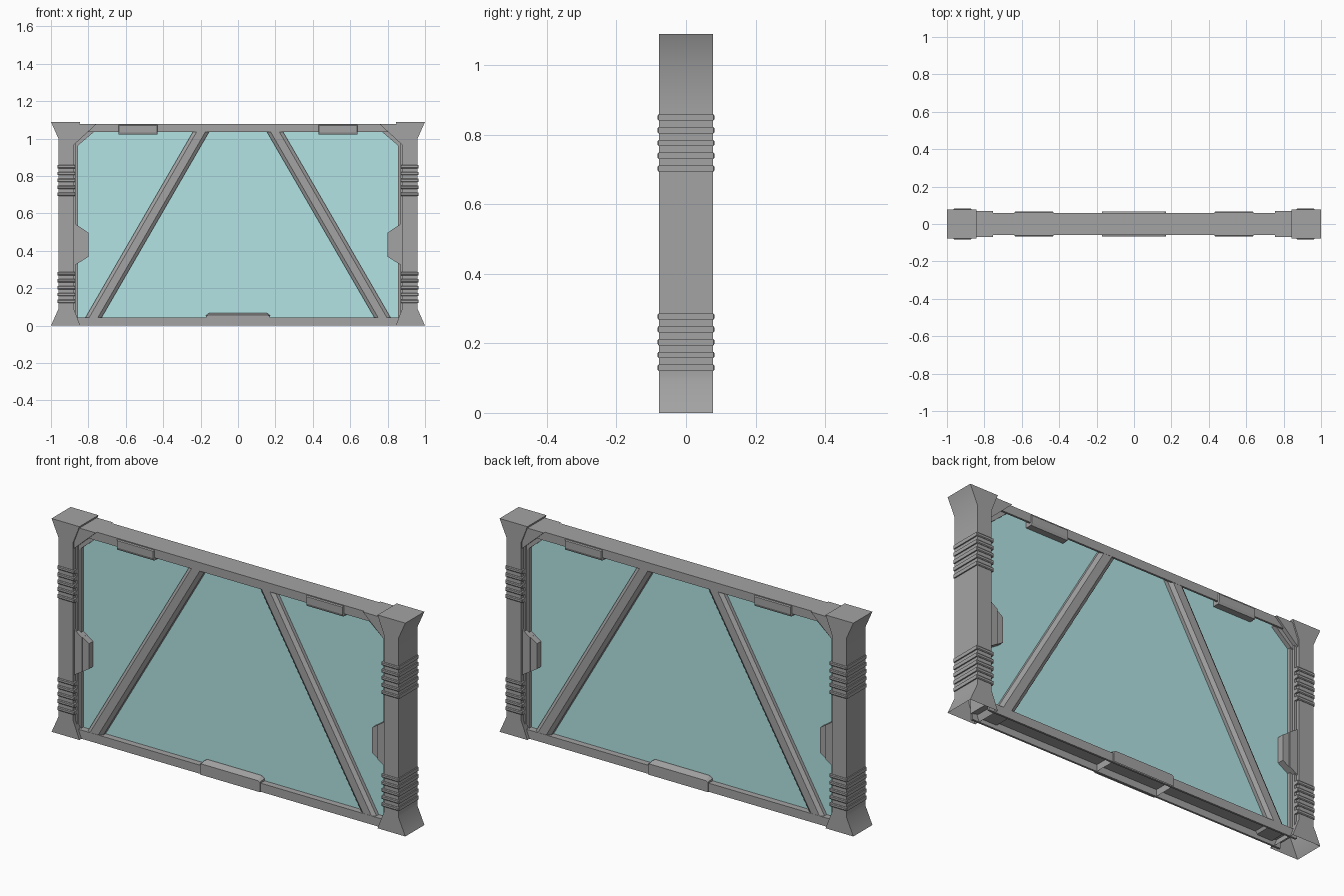
import bpy, bmesh
from math import radians
from mathutils import Vector

if "Cube" in bpy.data.objects:
    bpy.data.objects.remove(bpy.data.objects["Cube"])


def material(name, colour):
    m = bpy.data.materials.new(name)
    m.use_nodes = True
    m.diffuse_color = (*colour, 1)
    m.node_tree.nodes["Principled BSDF"].inputs["Base Color"].default_value = (*colour, 1)
    return m


GREY = material("neutral grey metal", (0.375, 0.37, 0.37))
TEAL = material("pale teal glass", (0.455, 0.775, 0.775))


def loft(name, rings, mat=GREY, open_below=False):
    """Skin a list of matching closed rings and cap both ends."""
    bm = bmesh.new()
    loops = [[bm.verts.new(p) for p in ring] for ring in rings]
    for a, b in zip(loops, loops[1:]):
        for i in range(len(a)):
            j = (i + 1) % len(a)
            bm.faces.new((a[i], a[j], b[j], b[i]))
    bm.faces.new(loops[0][::-1])
    bm.faces.new(loops[-1])
    bmesh.ops.recalc_face_normals(bm, faces=bm.faces)
    if open_below:
        base = [f for f in bm.faces if all(v.co.z < 0.001 for v in f.verts)]
        bmesh.ops.delete(bm, geom=base, context="FACES")
    me = bpy.data.meshes.new(name)
    bm.to_mesh(me)
    bm.free()
    me.materials.append(mat)
    ob = bpy.data.objects.new(name, me)
    bpy.context.collection.objects.link(ob)
    return ob


def prism(name, outline, depth, side=1, **kw):
    """Front-view outline pushed through the frame, equally to front and back."""
    return loft(name, [[(x * side, y, z) for x, z in outline] for y in (-depth, depth)], **kw)


def chamfered(name, outer, inner, mid, depth, side=1, **kw):
    """Front-view outline whose front and back edges slope in to a smaller outline."""
    layers = ((-depth, inner), (-mid, outer), (mid, outer), (depth, inner))
    return loft(name, [[(x * side, y, z) for x, z in o] for y, o in layers], **kw)


def rect(x0, x1, z0, z1):
    return [(x0, z0), (x1, z0), (x1, z1), (x0, z1)]


# Thick glass pane
prism("glass_pane", rect(-0.87, 0.87, 0.036, 1.068), 0.028, mat=TEAL)

# Rails: thin channels that open downward
channel = [(-0.06, 0), (-0.06, 0.044), (0.06, 0.044), (0.06, 0),
           (0.05, 0), (0.05, 0.034), (-0.05, 0.034), (-0.05, 0)]
for name, base in (("bottom_rail", 0), ("top_rail", 1.035)):
    loft(name, [[(x, y, z + base) for y, z in channel] for x in (-0.88, 0.88)])

# Raised cover in the middle of the bottom rail
chamfered("bottom_cover",
          [(-0.17, 0), (0.17, 0), (0.17, 0.056), (0.155, 0.067), (-0.155, 0.067), (-0.17, 0.056)],
          [(-0.17, 0), (0.17, 0), (0.17, 0.05), (0.16, 0.056), (-0.16, 0.056), (-0.17, 0.05)],
          0.035, 0.066, open_below=True)

post_outline = [(-1, 0), (-0.96, 0.09), (-0.96, 0.12), (-0.96, 0.87), (-0.96, 1.0), (-1, 1.09),
                (-0.843, 1.09), (-0.878, 1.0), (-0.878, 0.87), (-0.878, 0.12),
                (-0.878, 0.09), (-0.843, 0)]
brace_section = [(-0.037, -0.046), (-0.02, -0.059), (0.02, -0.059), (0.037, -0.046),
                 (0.037, 0.046), (0.02, 0.059), (-0.02, 0.059), (-0.037, 0.046)]

for side, tag in ((1, "right"), (-1, "left")):
    # Flared corner post, hollow underneath, with softly shaded flares
    post = prism(f"{tag}_post", post_outline, 0.077, side, open_below=True)
    post.data.shade_smooth()
    post.data.set_sharp_from_angle(angle=radians(30))

    # Two groups of ribs around the post
    for group, start in (("lower", 0.13), ("upper", 0.703)):
        for i in range(5):
            z = start + i * 0.0368
            chamfered(f"{tag}_{group}_rib_{i + 1}",
                      rect(-0.966, -0.868, z - 0.009, z + 0.009),
                      rect(-0.962, -0.872, z - 0.005, z + 0.005),
                      0.079, 0.082, side)

    # Stepped strip holding the glass
    prism(f"{tag}_strip", rect(-0.885, -0.868, 0.03, 1.05), 0.06, side)
    prism(f"{tag}_glass_bead", rect(-0.885, -0.855, 0.03, 1.05), 0.045, side)

    # Stepped bracket across the upper corner
    prism(f"{tag}_corner_plate",
          [(-0.88, 0.965), (-0.872, 0.972), (-0.755, 1.079), (-0.88, 1.079)], 0.07, side)
    prism(f"{tag}_corner_bead",
          [(-0.88, 0.95), (-0.857, 0.962), (-0.765, 1.04), (-0.765, 1.07), (-0.88, 1.07)],
          0.05, side)

    # Stepped grip on the inner side of the post
    prism(f"{tag}_grip",
          [(-0.885, 0.555), (-0.80, 0.497), (-0.80, 0.368), (-0.885, 0.315)], 0.061, side)
    prism(f"{tag}_grip_base",
          [(-0.885, 0.555), (-0.835, 0.521), (-0.835, 0.346), (-0.885, 0.315)], 0.067, side)

    # Block clasped around the top rail
    chamfered(f"{tag}_top_block", rect(-0.64, -0.43, 1.021, 1.074),
              rect(-0.637, -0.433, 1.034, 1.07), 0.061, 0.066, side)

    # Diagonal brace
    low, high = Vector((-0.786, 0, 0.02)), Vector((-0.181, 0, 1.065))
    loft(f"{tag}_brace",
         [[((p.x + u * 1.17) * side, v, p.z) for u, v in brace_section] for p in (low, high)])
